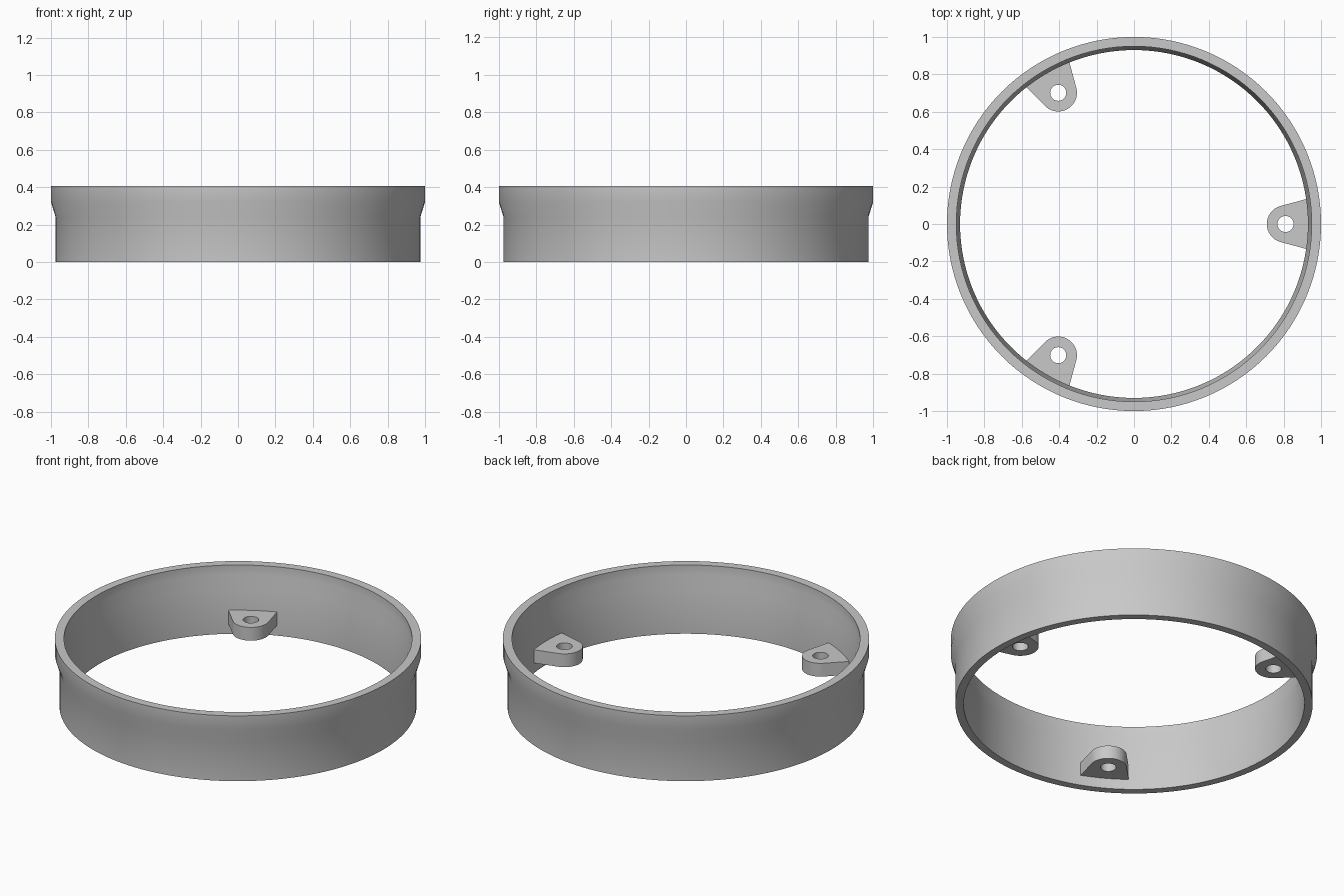
import bpy, bmesh
from math import sin, cos, tan, radians, pi

if "Cube" in bpy.data.objects:
    bpy.data.objects.remove(bpy.data.objects["Cube"], do_unlink=True)

grey = bpy.data.materials.new("plain grey")
grey.use_nodes = True
COLOUR = (0.58, 0.58, 0.58, 1)
grey.diffuse_color = COLOUR
grey.node_tree.nodes["Principled BSDF"].inputs["Base Color"].default_value = COLOUR


def finish(obj):
    """Give the part its material and smooth its round faces."""
    obj.data.materials.clear()
    obj.data.materials.append(grey)
    bpy.ops.object.select_all(action='DESELECT')
    obj.select_set(True)
    bpy.context.view_layer.objects.active = obj
    bpy.ops.object.shade_smooth_by_angle(angle=radians(30))


def lathe(name, profile, segments):
    """Turn a closed (radius, height) profile around z."""
    bm = bmesh.new()
    rings = []
    for i in range(segments):
        a = 2 * pi * i / segments
        rings.append([bm.verts.new((r * cos(a), r * sin(a), z)) for r, z in profile])
    n = len(profile)
    for i in range(segments):
        here, there = rings[i], rings[(i + 1) % segments]
        for j in range(n):
            k = (j + 1) % n
            bm.faces.new((here[j], there[j], there[k], here[k]))
    bmesh.ops.recalc_face_normals(bm, faces=bm.faces)
    mesh = bpy.data.meshes.new(name)
    bm.to_mesh(mesh)
    bm.free()
    obj = bpy.data.objects.new(name, mesh)
    bpy.context.collection.objects.link(obj)
    finish(obj)


def plate(name, outlines, bottom, top, turn):
    """Extrude flat outlines; the inner outline becomes a hole."""
    curve = bpy.data.curves.new(name, 'CURVE')
    curve.dimensions = '2D'
    curve.fill_mode = 'BOTH'
    curve.extrude = (top - bottom) / 2
    for outline in outlines:
        spline = curve.splines.new('POLY')
        spline.points.add(len(outline) - 1)
        for point, (x, y) in zip(spline.points, outline):
            point.co = (x, y, 0, 1)
        spline.use_cyclic_u = True
    obj = bpy.data.objects.new(name, curve)
    obj.location.z = (bottom + top) / 2
    obj.rotation_euler.z = turn
    bpy.context.collection.objects.link(obj)
    bpy.ops.object.select_all(action='DESELECT')
    obj.select_set(True)
    bpy.context.view_layer.objects.active = obj
    bpy.ops.object.convert(target='MESH')
    obj = bpy.context.view_layer.objects.active
    # Join the caps to the sides
    bm = bmesh.new()
    bm.from_mesh(obj.data)
    bmesh.ops.remove_doubles(bm, verts=bm.verts, dist=0.0005)
    bmesh.ops.recalc_face_normals(bm, faces=bm.faces)
    bm.to_mesh(obj.data)
    bm.free()
    finish(obj)


def arc(cx, radius, start, end, steps):
    angles = [radians(start + (end - start) * i / steps) for i in range(steps + 1)]
    return [(cx + radius * cos(a), radius * sin(a)) for a in angles]


# Ring wall with a flared upper lip
lathe("ring_wall", [(0.93, 0), (0.975, 0), (0.975, 0.24), (1, 0.32),
                    (1, 0.405), (0.95, 0.405), (0.95, 0.35), (0.93, 0.27)], 128)

# Three screw tabs inside the ring, rounded tip, widening into the wall
HOLE_X, TIP, ROOT_X, TAPER = 0.81, 0.1, 0.95, 15
tip = arc(HOLE_X, TIP, 90 + TAPER, 270 - TAPER, 24)
root_y = tip[0][1] + (ROOT_X - tip[0][0]) * tan(radians(TAPER))
outline = tip + [(ROOT_X, -root_y), (ROOT_X, root_y)]
hole = arc(HOLE_X, 0.043, 0, 345, 23)
for i, place in enumerate(("left", "back_right", "front_right")):
    plate("screw_tab_" + place, [outline, hole], 0.062, 0.142, radians(120 * i))
